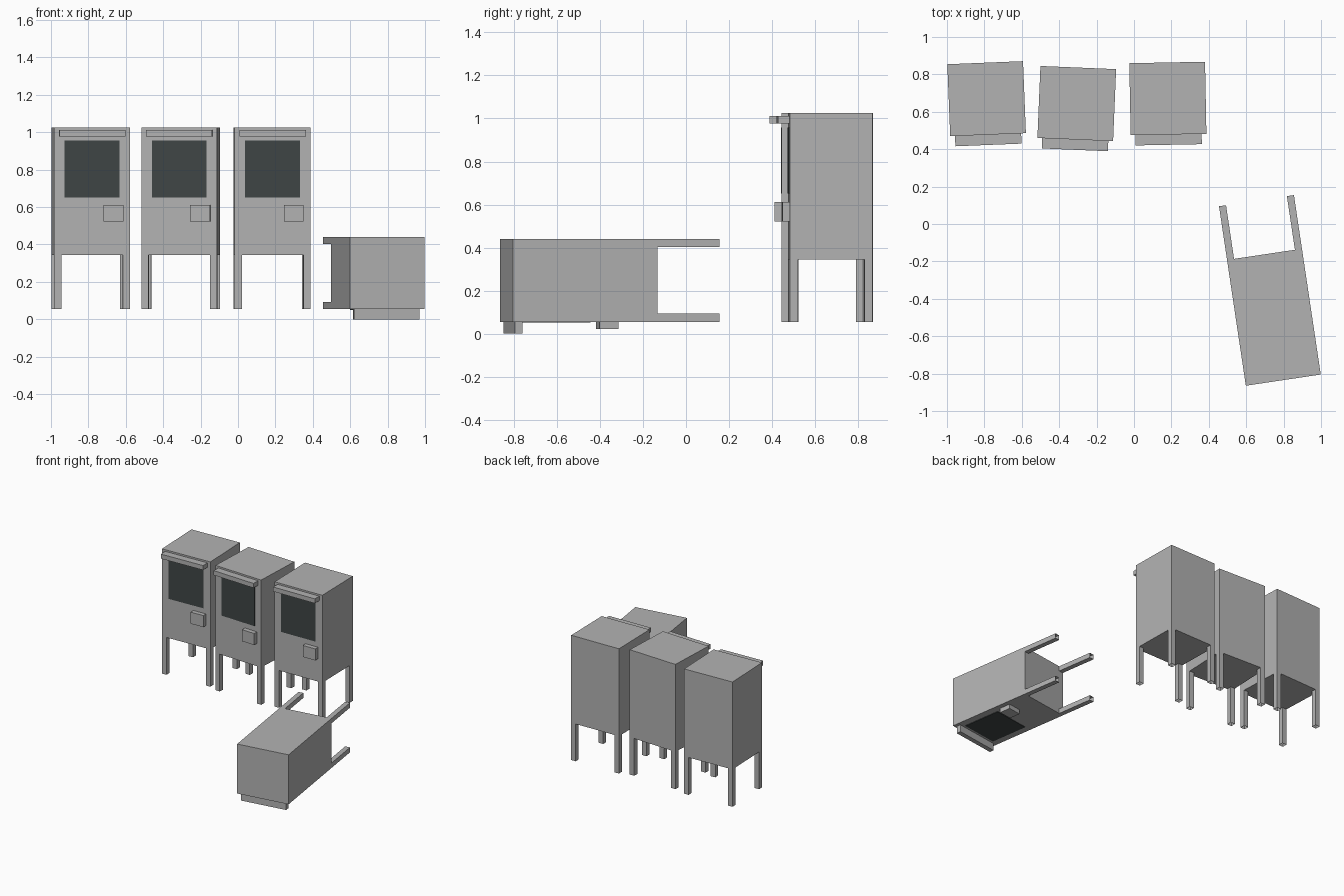
import bpy, bmesh, math
from mathutils import Matrix, Vector

if "Cube" in bpy.data.objects:
    bpy.data.objects.remove(bpy.data.objects["Cube"])


def material(name, rgb):
    m = bpy.data.materials.new(name)
    m.diffuse_color = (*rgb, 1)
    m.use_nodes = True
    m.node_tree.nodes["Principled BSDF"].inputs["Base Color"].default_value = m.diffuse_color
    return m


GREY = material("grey metal", (0.45, 0.45, 0.45))
DARK = material("dark glass", (0.05, 0.06, 0.06))

W, D, H = 0.405, 0.385, 0.97      # cabinet size including legs
BODY_Z = 0.29                     # underside of the body above the feet
LEG = 0.038
FRONT = -D / 2


def box(name, lo, hi, mat, place, open_bottom=False):
    """Axis-aligned box between two corners, moved by the cabinet's placement."""
    lo, hi = Vector(lo), Vector(hi)
    bm = bmesh.new()
    bmesh.ops.create_cube(bm, size=1)
    for v in bm.verts:
        v.co = Vector(c * s for c, s in zip(v.co, hi - lo)) + (lo + hi) / 2
    if open_bottom:
        bm.normal_update()
        bmesh.ops.delete(bm, geom=[f for f in bm.faces if f.normal.z < -0.5],
                         context='FACES')
    me = bpy.data.meshes.new(name)
    bm.to_mesh(me)
    bm.free()
    me.materials.append(mat)
    ob = bpy.data.objects.new(name, me)
    ob.matrix_world = place
    bpy.context.collection.objects.link(ob)


def cabinet(place):
    # body
    box("body", (-W / 2, FRONT, BODY_Z), (W / 2, D / 2, H), GREY, place)
    # four hollow corner legs
    for sx in (-1, 1):
        for sy in (-1, 1):
            xs = sorted((sx * W / 2, sx * (W / 2 - LEG)))
            ys = sorted((sy * D / 2, sy * (D / 2 - LEG)))
            box("leg", (xs[0], ys[0], 0), (xs[1], ys[1], BODY_Z), GREY, place, True)
    # window plate
    box("window", (-0.147, FRONT - 0.004, 0.597), (0.147, FRONT, 0.902), DARK, place)
    # handle bar above the window
    box("handle_bar", (-0.177, FRONT - 0.055, 0.922), (0.177, FRONT, 0.957), GREY, place)
    # coin box below the window
    box("coin_box", (0.06, FRONT - 0.034, 0.467), (0.166, FRONT, 0.557), GREY, place)


def turn(deg, axis):
    return Matrix.Rotation(math.radians(deg), 4, axis)


# three standing cabinets
for x, y, deg in ((-0.788, 0.670, 2.3), (-0.306, 0.644, -2.4), (0.181, 0.671, 1.1)):
    cabinet(Matrix.Translation((x, y, 0.055)) @ turn(deg, 'Z'))

# one cabinet fallen on its front
cabinet(Matrix.Translation((0.7265, -0.355, 0.055 + D / 2)) @ turn(8.5, 'Z')
        @ turn(90, 'X') @ Matrix.Translation((0, 0, -H / 2)))
